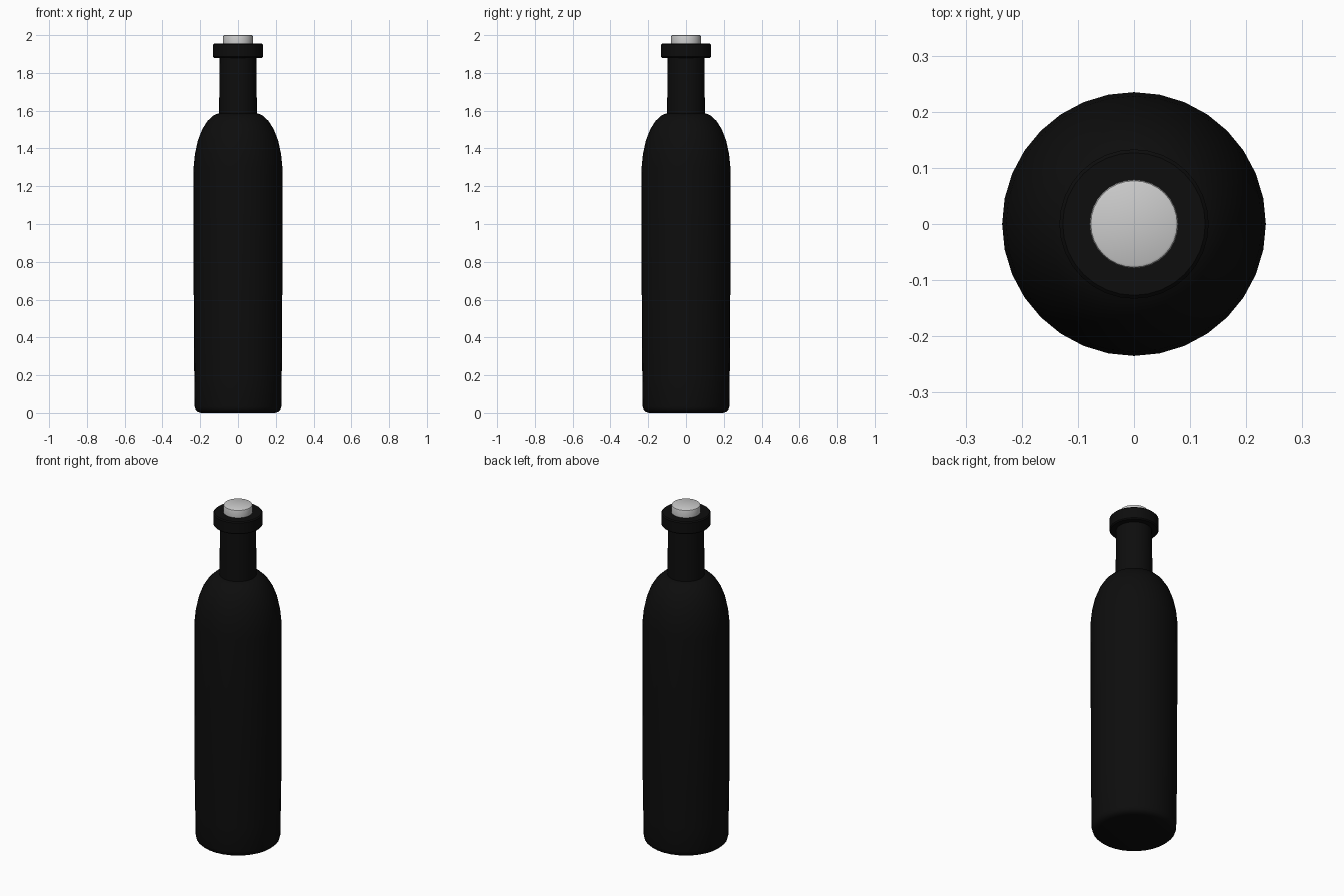
import bpy, bmesh
from math import radians, sin, cos, pi

cube = bpy.data.objects.get("Cube")
if cube:
    bpy.data.objects.remove(cube, do_unlink=True)

SIDES = 32


def material(name, colour, roughness):
    mat = bpy.data.materials.new(name)
    mat.use_nodes = True
    mat.diffuse_color = colour
    mat.roughness = roughness
    bsdf = mat.node_tree.nodes["Principled BSDF"]
    bsdf.inputs["Base Color"].default_value = colour
    bsdf.inputs["Roughness"].default_value = roughness
    return mat


def lathe(name, profile, mat):
    """Turn a (radius, height) profile about z and cap open ends."""
    bm = bmesh.new()
    rings = [[bm.verts.new((r * cos(2 * pi * i / SIDES), r * sin(2 * pi * i / SIDES), z))
              for i in range(SIDES)] for r, z in profile]
    for low, high in zip(rings, rings[1:]):
        for i in range(SIDES):
            j = (i + 1) % SIDES
            bm.faces.new((low[i], low[j], high[j], high[i]))
    bm.faces.new(rings[0][::-1])
    bm.faces.new(rings[-1])
    mesh = bpy.data.meshes.new(name)
    bm.to_mesh(mesh)
    bm.free()
    mesh.materials.append(mat)
    obj = bpy.data.objects.new(name, mesh)
    bpy.context.collection.objects.link(obj)
    bpy.ops.object.select_all(action="DESELECT")
    obj.select_set(True)
    bpy.context.view_layer.objects.active = obj
    bpy.ops.object.shade_smooth_by_angle(angle=radians(35))
    return obj


black_glass = material("black glass", (0.004, 0.004, 0.004, 1), 0.5)
pale_stopper = material("pale grey stopper", (0.6, 0.6, 0.6, 1), 0.5)

# Bottle: rounded base, straight wall, domed shoulder, neck and lip
lathe("bottle", [
    (0.195, 0), (0.212, 0.005), (0.224, 0.016), (0.229, 0.035),
    (0.231, 0.18), (0.234, 0.38), (0.235, 1.3),
    (0.228, 1.37), (0.213, 1.44), (0.19, 1.5), (0.162, 1.545),
    (0.133, 1.573), (0.112, 1.583), (0.1, 1.585),
    (0.099, 1.7), (0.097, 1.88),
    (0.127, 1.88), (0.133, 1.886), (0.133, 1.949), (0.127, 1.955),
], black_glass)

# Stopper: seated in the mouth, with a softened top edge
lathe("stopper", [
    (0.076, 1.9), (0.079, 1.955), (0.079, 1.992), (0.077, 1.998), (0.073, 2.0),
], pale_stopper)
